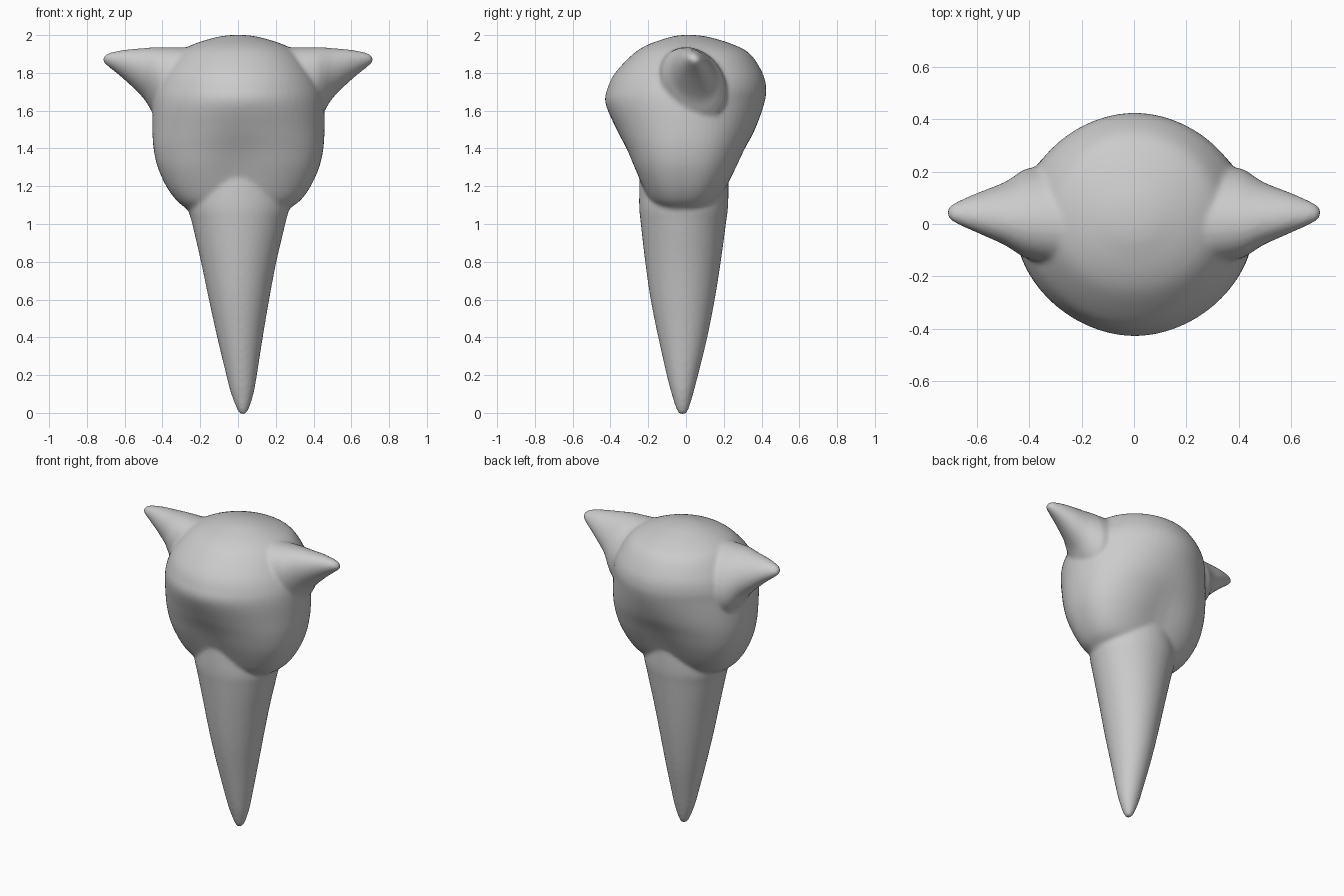
import bpy, bmesh, math

if "Cube" in bpy.data.objects:
    bpy.data.objects.remove(bpy.data.objects["Cube"])

SIDES, STEPS = 64, 5


def spline(rows):
    """Smooth Catmull-Rom interpolation through the section rows."""
    out = []
    for i in range(len(rows) - 1):
        p0, p1 = rows[max(i - 1, 0)], rows[i]
        p2, p3 = rows[i + 1], rows[min(i + 2, len(rows) - 1)]
        for k in range(STEPS):
            t = k / STEPS
            out.append([0.5 * (2 * b + (c - a) * t + (2 * a - 5 * b + 4 * c - d) * t * t
                               + (3 * b - a - 3 * c + d) * t ** 3)
                        for a, b, c, d in zip(p0, p1, p2, p3)])
    return out + [list(rows[-1])]


def power(x, n):
    return math.copysign(abs(x) ** (2 / n), x)


def loft(bm, rows, place, skew=0.0):
    """Skin sections (position, u min, u max, v min, v max, squareness)."""
    rings = []
    for p, u0, u1, v0, v1, n in spline([(*r, 2)[:6] for r in rows]):
        ring = []
        for i in range(SIDES):
            a = 2 * math.pi * (i + 0.5) / SIDES
            dv = (v1 - v0) / 2 * power(math.sin(a), n)
            u = (u0 + u1) / 2 + (u1 - u0) / 2 * power(math.cos(a), n) - skew * dv
            ring.append(bm.verts.new(place(p, u, (v0 + v1) / 2 + dv)))
        rings.append(ring)
    for a, b in zip(rings, rings[1:]):
        for i in range(SIDES):
            j = (i + 1) % SIDES
            bm.faces.new((a[i], a[j], b[j], b[i]))
    bm.faces.new(rings[0])
    bm.faces.new(rings[-1])


bm = bmesh.new()

# Head: sections by z, widths in x then y; squarer low down for the side lobes
head = [
    (1.05, -.19, .19, -.08, .03, 2.3), (1.065, -.25, .25, -.13, .08, 2.4),
    (1.09, -.285, .285, -.17, .135, 2.5), (1.13, -.33, .335, -.205, .18, 2.6),
    (1.20, -.38, .385, -.24, .225, 2.6), (1.30, -.425, .43, -.285, .277, 2.5),
    (1.40, -.447, .452, -.325, .322, 2.35), (1.50, -.453, .458, -.37, .368, 2.15),
    (1.64, -.45, .455, -.427, .415, 1.93), (1.72, -.435, .44, -.415, .425, 1.93),
    (1.80, -.40, .40, -.375, .405, 1.97), (1.90, -.325, .325, -.28, .34),
    (1.95, -.24, .24, -.20, .25), (1.985, -.13, .13, -.10, .14),
    (1.998, -.06, .06, -.04, .07), (2.001, -.003, .003, .01, .016)]


# A shallow groove down the middle of the lower head, front and back
def place_head(p, u, v):
    dent = 0.07 * math.exp(-(u / .13) ** 2 - ((p - 1.27) / .16) ** 2)
    return (u, v * (1 - dent), p)


loft(bm, head, place_head)

# Tapered body spike
spike = [
    (-.012, .022, .028, -.024, -.018), (.01, .0, .052, -.047, .01),
    (.10, -.036, .082, -.076, .038), (.20, -.062, .10, -.102, .064),
    (.40, -.11, .131, -.147, .113), (.60, -.154, .165, -.187, .152),
    (.80, -.196, .203, -.216, .184), (1.0, -.242, .250, -.239, .211),
    (1.10, -.265, .270, -.248, .223), (1.25, -.25, .25, -.245, .225)]
loft(bm, spike, lambda p, u, v: (u, v, p))

# Mirrored pair of horns: sections by x, widths in y then z
horn = [
    (.25, -.16, .23, 1.52, 1.935), (.40, -.13, .21, 1.54, 1.936),
    (.45, -.105, .185, 1.585, 1.935), (.50, -.075, .155, 1.665, 1.931),
    (.60, -.032, .117, 1.763, 1.922), (.68, .003, .083, 1.828, 1.906),
    (.705, .02, .066, 1.848, 1.892), (.718, .042, .048, 1.867, 1.873)]
for s in (-1, 1):
    loft(bm, horn, lambda p, u, v: (s * p, u, v), skew=0.2)

bmesh.ops.recalc_face_normals(bm, faces=bm.faces)
mesh = bpy.data.meshes.new("horned_spike_body")
bm.to_mesh(mesh)
bm.free()
body = bpy.data.objects.new("horned_spike_body", mesh)
bpy.context.collection.objects.link(body)
for f in mesh.polygons:
    f.use_smooth = True

# Fuse everything into one skin with softened joints
fuse = body.modifiers.new("fuse", 'REMESH')
fuse.mode = 'VOXEL'
fuse.voxel_size = 0.012
fuse.use_smooth_shade = True
soften = body.modifiers.new("soften", 'SMOOTH')
soften.factor = 0.5
soften.iterations = 6
